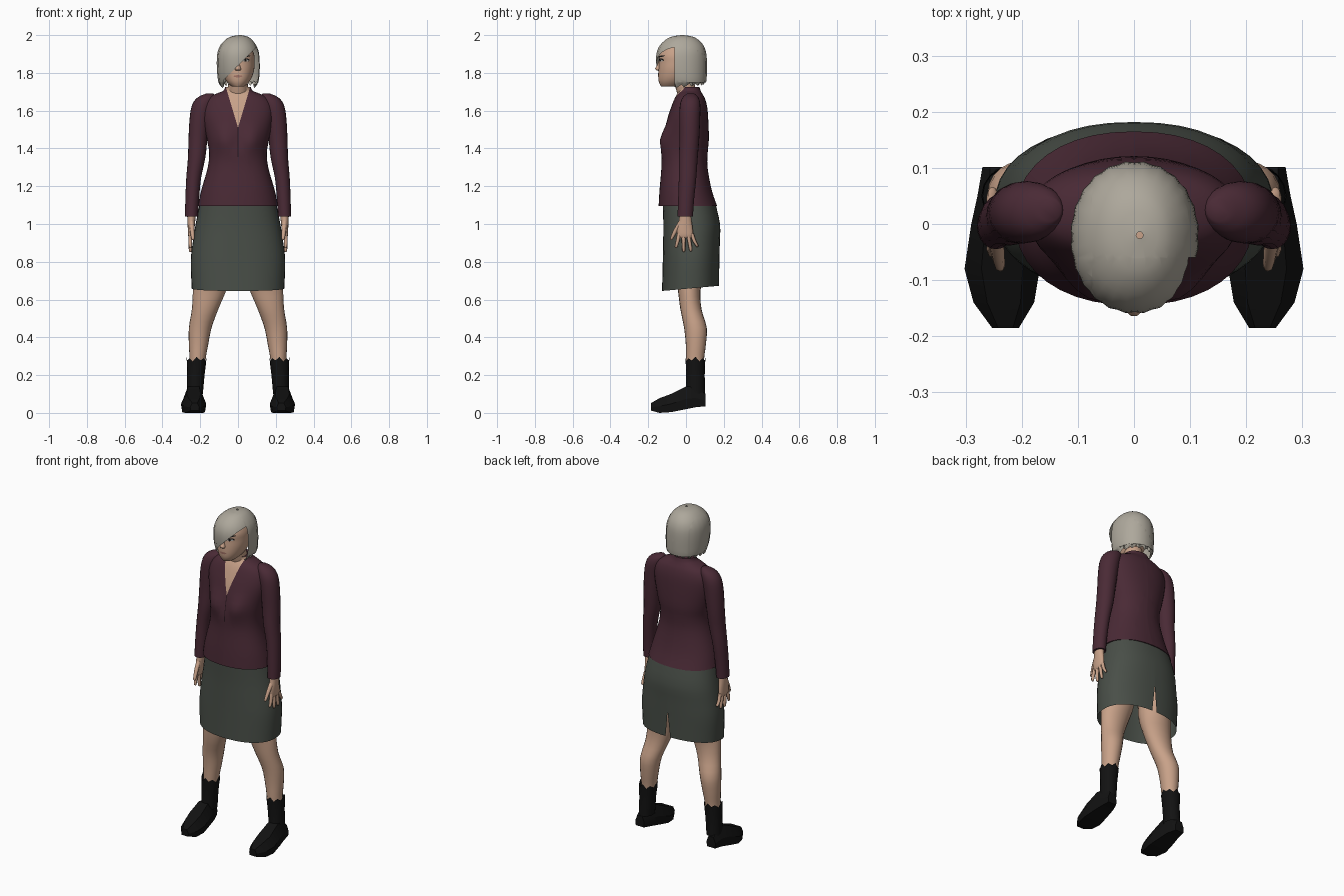
import bpy, bmesh, math
from mathutils import Vector
from mathutils.bvhtree import BVHTree

cube = bpy.data.objects.get("Cube")
if cube:
    bpy.data.objects.remove(cube, do_unlink=True)


def material(name, r, g, b):
    m = bpy.data.materials.new(name)
    m.use_nodes = True
    m.diffuse_color = (r, g, b, 1)
    bsdf = next(n for n in m.node_tree.nodes if n.type == 'BSDF_PRINCIPLED')
    bsdf.inputs["Base Color"].default_value = (r, g, b, 1)
    bsdf.inputs["Roughness"].default_value = 0.9
    return m


SKIN = material("skin", .58, .36, .25)
PLUM = material("plum_cloth", .068, .023, .036)
SEAM = material("dark_seam", .02, .008, .012)
GREEN = material("grey_green_cloth", .066, .077, .064)
HAIR = material("silver_hair", .42, .39, .33)
BLACK = material("black_leather", .006, .006, .006)
EYE = material("eye_white", .5, .48, .44)
LIP = material("lips", .36, .17, .13)


def finish(name, bm, mats, angle=60):
    bmesh.ops.recalc_face_normals(bm, faces=bm.faces[:])
    me = bpy.data.meshes.new(name)
    bm.to_mesh(me)
    bm.free()
    for m in mats:
        me.materials.append(m)
    ob = bpy.data.objects.new(name, me)
    bpy.context.collection.objects.link(ob)
    bpy.ops.object.select_all(action='DESELECT')
    ob.select_set(True)
    bpy.context.view_layer.objects.active = ob
    bpy.ops.object.shade_smooth_by_angle(angle=math.radians(angle))
    return ob


def blend(rings, steps):
    """Smooth curve through the ring values."""
    out = []
    for i in range(len(rings) - 1):
        a, b = rings[max(i - 1, 0)], rings[i]
        c, d = rings[i + 1], rings[min(i + 2, len(rings) - 1)]
        for k in range(steps):
            t = k / steps
            out.append([.5 * (2*q + (r-p)*t + (2*p - 5*q + 4*r - s)*t*t
                              + (3*q - p - 3*r + s)*t**3)
                        for p, q, r, s in zip(a, b, c, d)])
    return out + [list(rings[-1])]


def loft(rings, sides=24, power=2, steps=3, side=1, tweak=None, caps=True):
    """Skin horizontal rings given as (z, x, y, half width, half depth)."""
    bm = bmesh.new()
    loops = []
    for z, cx, cy, rx, ry in blend(rings, steps):
        loop = []
        for j in range(sides):
            a = math.tau * j / sides
            c, s = math.cos(a), math.sin(a)
            co = Vector((cx + rx * math.copysign(abs(c) ** (2 / power), c),
                         cy + ry * math.copysign(abs(s) ** (2 / power), s), z))
            if tweak:
                tweak(co, j)
            co.x *= side
            loop.append(bm.verts.new(co))
        loops.append(loop)
    for lo, hi in zip(loops, loops[1:]):
        for j in range(sides):
            k = (j + 1) % sides
            bm.faces.new((lo[j], lo[k], hi[k], hi[j]))
    if caps:
        bm.faces.new(loops[0])
        bm.faces.new(loops[-1])
    return bm


def slice_by(bm, point, normal):
    bmesh.ops.bisect_plane(bm, geom=bm.verts[:] + bm.edges[:] + bm.faces[:],
                           plane_co=point, plane_no=normal, dist=1e-5)


def remove(bm, rule):
    doomed = [f for f in bm.faces if rule(f.calc_center_median())]
    bmesh.ops.delete(bm, geom=doomed, context='FACES')


# Jacket body with bust, open neck and front seam
def bust(co, j):
    if co.y < 0:
        co.y -= .03 * math.exp(-((abs(co.x) - .075) / .055) ** 2 - ((co.z - 1.45) / .06) ** 2)


body = loft([(1.095, 0, .01, .213, .155), (1.18, 0, -.002, .194, .138), (1.3, 0, -.008, .16, .122),
             (1.38, 0, -.007, .153, .122), (1.45, 0, .003, .165, .118), (1.55, 0, .009, .185, .109),
             (1.62, 0, .017, .185, .095), (1.665, 0, .02, .16, .08), (1.69, 0, .02, .115, .066),
             (1.705, 0, .02, .078, .058), (1.725, 0, .015, .068, .056)],
            40, 2.2, tweak=bust)
for s in (1, -1):
    slice_by(body, (0, 0, 1.51), (s, 0, -.3))
    slice_by(body, (.002 * s, 0, 0), (1, 0, 0))
for f in body.faces:
    c = f.calc_center_median()
    if c.y < .01 and abs(c.x) < .3 * (c.z - 1.51):
        f.material_index = 1
    elif c.y < 0 and abs(c.x) < .002 and 1.35 < c.z < 1.52:
        f.material_index = 2
finish("jacket", body, [PLUM, SKIN, SEAM])


# Skirt with sloping hem and a slit at the back
def hem(co, j):
    if co.z < .8:
        co.z += .09 * co.y


skirt = loft([(1.12, 0, .015, .2, .138), (1.0, 0, .03, .224, .15), (.9, 0, .029, .24, .15),
              (.8, 0, .027, .25, .15), (.657, 0, .024, .245, .151)],
             40, 2.25, tweak=hem, caps=False)
for s in (1, -1):
    slice_by(skirt, (0, 0, .83), (s, 0, .1))
remove(skirt, lambda c: c.y > .1 and abs(c.x) < .1 * (.83 - c.z))
finish("skirt", skirt, [GREEN])


def ragged(co, j):
    if co.z > .28:
        co.z += .012 * (1, -1, .4, -.6)[j % 4]


for s, tag in ((1, "left"), (-1, "right")):
    # Sleeve
    finish(tag + "_sleeve", loft([
        (1.69, .15, .025, .02, .02), (1.67, .168, .024, .046, .042), (1.63, .187, .022, .056, .054),
        (1.56, .201, .02, .055, .055), (1.45, .212, .018, .05, .052), (1.35, .219, .012, .046, .05),
        (1.24, .235, .008, .039, .046), (1.12, .243, 0, .036, .042), (1.04, .246, -.004, .034, .041)],
        20, side=s), [PLUM])
    # Hand, fingers and thumb
    finish(tag + "_palm", loft([
        (1.07, .246, -.004, .024, .03), (1.02, .247, -.004, .021, .034), (.98, .248, -.006, .018, .042),
        (.94, .25, -.004, .014, .042), (.925, .25, -.003, .008, .036)], 14, side=s), [SKIN])
    for i, (y0, y1, tip) in enumerate(((-.036, -.052, .872), (-.014, -.012, .852),
                                       (.01, .025, .855), (.03, .058, .878))):
        finish(f"{tag}_finger_{i + 1}", loft([
            (.95, .25, y0, .01, .011), (.91, .253, (y0 + y1) / 2, .01, .01),
            (tip + .008, .252, y1, .008, .008), (tip, .25, y1, .003, .003)], 8, side=s), [SKIN])
    finish(tag + "_thumb", loft([
        (1.015, .246, -.025, .014, .014), (.97, .243, -.052, .012, .013),
        (.925, .239, -.075, .009, .009), (.915, .238, -.078, .003, .003)], 8, side=s), [SKIN])
    # Leg
    finish(tag + "_leg", loft([
        (.95, .115, .03, .09, .09), (.75, .13, .02, .095, .08), (.65, .15, .017, .088, .06),
        (.55, .174, .026, .07, .056), (.45, .2, .05, .06, .06), (.36, .209, .052, .051, .053),
        (.28, .214, .048, .042, .047), (.16, .22, .048, .036, .04)], 20, side=s), [SKIN])
    # Boot shaft
    finish(tag + "_boot_shaft", loft([
        (.285, .219, .05, .053, .053), (.2, .223, .05, .046, .049), (.1, .228, .05, .042, .052)],
        16, steps=2, side=s, tweak=ragged, caps=False), [BLACK])
    # Faceted shoe, sections from heel to toe
    bm = bmesh.new()
    sections = []
    for y, x, w, low, top in ((.102, .24, .03, .035, .1), (.05, .234, .045, .03, .14),
                              (0, .235, .055, .02, .14), (-.08, .235, .067, .004, .1),
                              (-.14, .232, .054, 0, .078), (-.185, .229, .024, .012, .052)):
        mid = low + (top - low) * .45
        sections.append([bm.verts.new((s * (x + w * u), y, z)) for u, z in (
            (-.9, low), (.9, low), (1, mid), (.55, top), (-.55, top), (-1, mid))])
    for a, b in zip(sections, sections[1:]):
        for j in range(6):
            k = (j + 1) % 6
            bm.faces.new((a[j], a[k], b[k], b[j]))
    bm.faces.new(sections[0])
    bm.faces.new(sections[-1])
    finish(tag + "_shoe", bm, [BLACK], 25)

# Neck
finish("neck", loft([(1.64, 0, .02, .06, .05), (1.71, 0, .0, .053, .052),
                     (1.8, 0, -.02, .05, .055)]), [SKIN])

# Head
head = loft([(1.97, 0, -.03, .02, .03), (1.95, 0, -.03, .06, .08), (1.9, 0, -.035, .085, .107),
             (1.86, 0, -.035, .088, .108), (1.82, 0, -.04, .086, .106), (1.78, 0, -.05, .075, .097),
             (1.75, 0, -.066, .057, .077), (1.728, 0, -.08, .034, .052)], 32, 2.1)
surface = BVHTree.FromBMesh(head)
finish("head", head, [SKIN])


# Thin painted shapes laid on the face
def face_patch(name, x, z, w, h, mat, lift=.002, tilt=0):
    bm = bmesh.new()
    pts = []
    for j in range(14):
        a = math.tau * j / 14
        px, pz = x + w * math.cos(a), z + h * math.sin(a) + tilt * w * math.cos(a)
        hit = surface.ray_cast(Vector((px, -1, pz)), Vector((0, 1, 0)))[0]
        pts.append(bm.verts.new((px, hit.y - lift, pz)))
    bm.faces.new(pts)
    finish(name, bm, [mat])


for s, tag in ((1, "left"), (-1, "right")):
    face_patch(tag + "_eyelid", s * .04, 1.868, .021, .009, BLACK, .002)
    face_patch(tag + "_eye", s * .04, 1.865, .017, .006, EYE, .003)
    face_patch(tag + "_iris", s * .039, 1.865, .006, .006, BLACK, .004)
    face_patch(tag + "_brow", s * .042, 1.887, .024, .004, BLACK, .003, s * .15)
face_patch("mouth", 0, 1.782, .023, .006, LIP, .002)
finish("nose", loft([(1.87, 0, -.135, .008, .009), (1.84, 0, -.142, .01, .012),
                     (1.822, 0, -.147, .016, .018), (1.812, 0, -.143, .012, .01)], 10), [SKIN])


# Bobbed hair with strand ridges, swept fringe and open face
def strands(co, j):
    k = 1 + (.012 if j % 2 else -.008) * (1 if co.z < 1.96 else .3)
    co.x, co.y = co.x * k, (co.y + .02) * k - .02
    if co.z < 1.745:
        co.z += .008 * (j % 3) + .1 * co.y


hair = loft([(2.0, .01, -.02, .006, .006), (1.99, .006, -.02, .05, .062), (1.96, .002, -.022, .085, .104),
             (1.92, .001, -.024, .106, .127), (1.87, .001, -.024, .113, .134),
             (1.8, .002, -.02, .112, .13), (1.75, .002, -.012, .105, .118),
             (1.725, .002, -.01, .09, .1)], 48, 2.1, tweak=strands, caps=False)
slice_by(hair, (0, 0, 1.838), (1, 0, -1))
slice_by(hair, (.08, 0, 0), (1, 0, -.08))
slice_by(hair, (-.075, 0, 0), (1, 0, 0))
slice_by(hair, (0, -.06, 0), (0, 1, 0))
remove(hair, lambda c: c.y < -.06 and c.z < 1.838 + c.x and -.075 < c.x < .08 + .08 * c.z - .0)
remove(hair, lambda c: c.y < -.095 and c.x > .08 and c.z < 1.9)
finish("hair", hair, [HAIR], 40)
